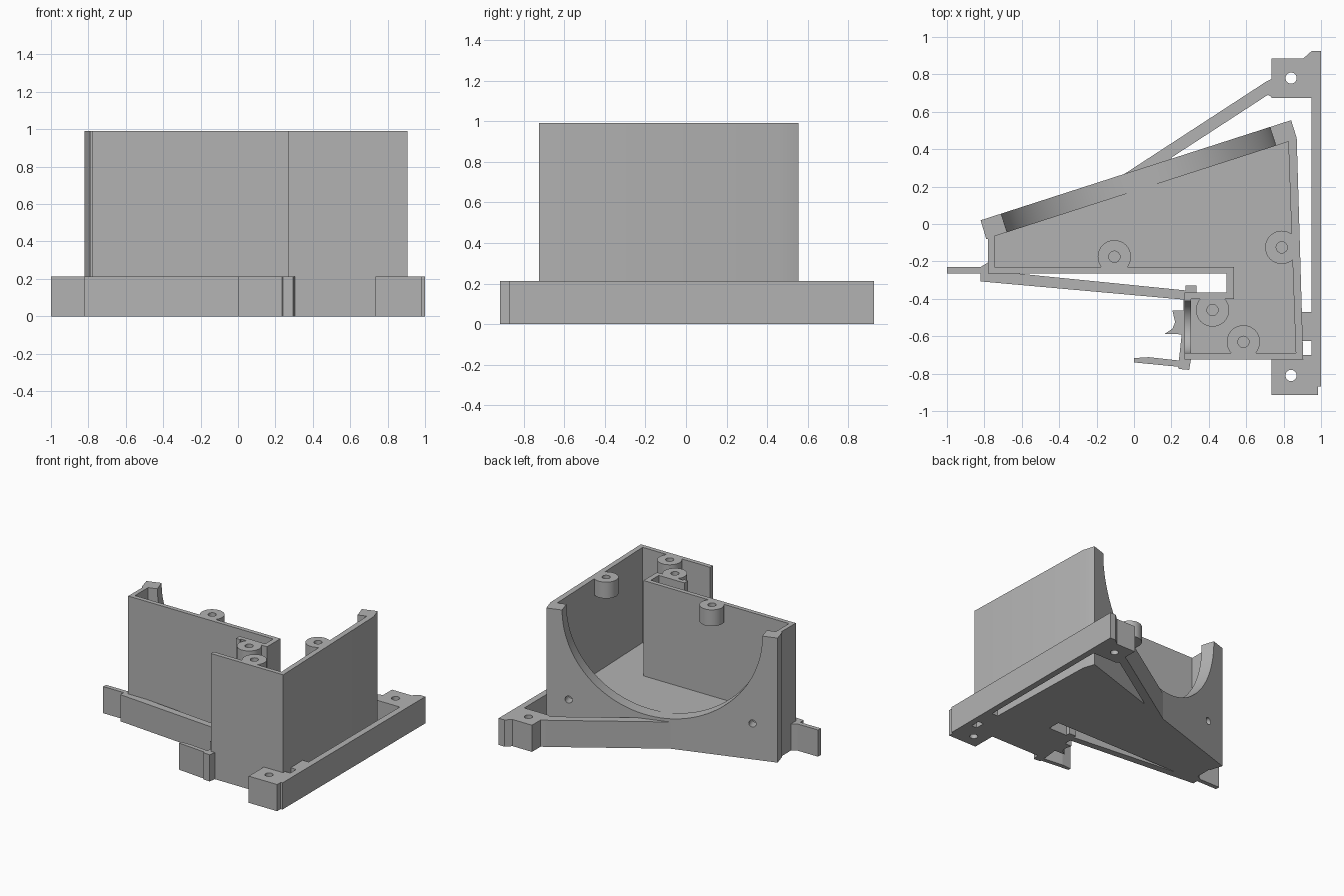
import bpy
import bmesh
import math
from mathutils import Matrix, Vector

cube = bpy.data.objects.get("Cube")
if cube:
    bpy.data.objects.remove(cube, do_unlink=True)

WALL_TOP, FLOOR, FRAME_TOP = 0.99, 0.232, 0.212

grey = bpy.data.materials.new("plain_grey")
grey.use_nodes = True
grey.diffuse_color = (0.45, 0.45, 0.45, 1)
grey.node_tree.nodes["Principled BSDF"].inputs["Base Color"].default_value = grey.diffuse_color


def finish(name, bm):
    bmesh.ops.recalc_face_normals(bm, faces=bm.faces)
    mesh = bpy.data.meshes.new(name)
    bm.to_mesh(mesh)
    bm.free()
    mesh.materials.append(grey)
    obj = bpy.data.objects.new(name, mesh)
    bpy.context.collection.objects.link(obj)
    return obj


def prism(name, outline, low=0.0, high=FRAME_TOP):
    """Extrude a plan outline between two heights."""
    bm = bmesh.new()
    face = bm.faces.new([bm.verts.new((x, y, low)) for x, y in outline])
    new = bmesh.ops.extrude_face_region(bm, geom=[face])["geom"]
    verts = [v for v in new if isinstance(v, bmesh.types.BMVert)]
    bmesh.ops.translate(bm, vec=(0, 0, high - low), verts=verts)
    return finish(name, bm)


def cylinder(name, centre, radius, length, axis=(0, 0, 1), sides=32):
    bm = bmesh.new()
    turn = Vector((0, 0, 1)).rotation_difference(Vector(axis)).to_matrix().to_4x4()
    bmesh.ops.create_cone(bm, cap_ends=True, segments=sides, radius1=radius, radius2=radius,
                          depth=length, matrix=Matrix.Translation(centre) @ turn)
    return finish(name, bm)


def box(name, x0, x1, y0, y1, low=0.0, high=FRAME_TOP):
    return prism(name, [(x0, y0), (x1, y0), (x1, y1), (x0, y1)], low, high)


def combine(target, tool, operation="DIFFERENCE"):
    """Apply a boolean and discard the tool."""
    tool.hide_render = True
    mod = target.modifiers.new("cut", "BOOLEAN")
    mod.operation, mod.object, mod.solver = operation, tool, "EXACT"
    bpy.ops.object.select_all(action="DESELECT")
    bpy.context.view_layer.objects.active = target
    target.select_set(True)
    bpy.ops.object.modifier_apply(modifier=mod.name)
    bpy.data.objects.remove(tool, do_unlink=True)


# Housing: solid outline with the cavity removed
housing = prism("housing", [
    (-0.82, 0.02), (-0.79, -0.08), (-0.78, -0.08), (-0.78, -0.265), (0.495, -0.265),
    (0.495, -0.365), (0.27, -0.365), (0.27, -0.725), (0.905, -0.725), (0.87, 0.46),
    (0.84, 0.555)], 0, WALL_TOP)
combine(housing, prism("cavity", [
    (-0.745, -0.065), (-0.745, -0.23), (0.535, -0.23), (0.535, -0.4), (0.305, -0.4),
    (0.305, -0.69), (0.865, -0.69), (0.825, 0.44)], FLOOR, 1.2))

# Large round opening in the slanted back wall
along = Vector((1.66, 0.535, 0)).normalized()
outward = Vector((-along.y, along.x, 0))
corner = Vector((-0.82, 0.02, 0))
middle = corner + along * 0.87
combine(housing, cylinder("round_opening", middle - outward * 0.05 + Vector((0, 0, WALL_TOP)),
                          0.755, 0.24, outward, 128))

# Small screw holes in the back wall
for distance in (0.19, 1.575):
    spot = corner + along * distance + Vector((0, 0, 0.285))
    combine(housing, cylinder("wall_hole", spot, 0.028, 0.16, outward, 24))

# U-shaped opening in the short side wall
combine(housing, cylinder("side_round", (0.28, -0.55, 0.4), 0.139, 0.12, (1, 0, 0), 48))
combine(housing, box("side_slot", 0.22, 0.34, -0.689, -0.411, 0.4, 1.2))

# Screw bosses flush with the wall tops
for x, y in ((-0.105, -0.175), (0.79, -0.125), (0.42, -0.46), (0.585, -0.63)):
    combine(housing, cylinder("boss", (x, y, WALL_TOP - 0.065), 0.089, 0.13), "UNION")
    combine(housing, cylinder("boss_hole", (x, y, WALL_TOP), 0.03, 0.3, sides=24))

# Mounting rail and its two drilled blocks
rail = box("side_rail", 0.95, 1.0, -0.87, 0.925)
rear_block = prism("rear_mount", [
    (0.735, 0.675), (0.95, 0.675), (0.95, 0.925), (0.905, 0.885), (0.735, 0.885)])
front_block = prism("front_mount", [
    (0.735, -0.915), (0.985, -0.915), (0.985, -0.865), (0.95, -0.865), (0.95, -0.7),
    (0.9, -0.7), (0.9, -0.72), (0.735, -0.72)])
for block, y in ((rear_block, 0.78), (front_block, -0.81)):
    combine(block, cylinder("mount_hole", (0.84, y, 0.1), 0.03, 0.5, sides=24))
front_bridge = box("rail_bridge", 0.89, 0.95, -0.625, -0.47)

# Diagonal brace from the rear block to the back wall
brace = prism("diagonal_brace", [
    (-0.06, 0.262), (0.705, 0.76), (0.735, 0.775), (0.735, 0.68), (0.715, 0.69),
    (0.2, 0.355), (0.2, 0.3)])

# Side tongue and long thin arm
tongue = prism("side_tongue", [
    (-1.0, -0.265), (-0.77, -0.265), (-0.77, -0.2), (-0.82, -0.23), (-1.0, -0.23)])
arm = prism("long_arm", [
    (-0.82, -0.26), (-0.82, -0.307), (0.275, -0.405), (0.335, -0.405), (0.335, -0.33),
    (0.275, -0.33), (0.275, -0.355), (-0.65, -0.262)])

# Hooked clip beside the short side wall
clip = prism("hook_clip", [
    (0.28, -0.4), (0.265, -0.4), (0.265, -0.462), (0.205, -0.462), (0.22, -0.525),
    (0.205, -0.56), (0.165, -0.587), (0.255, -0.59), (0.24, -0.73), (0.08, -0.712),
    (0.0, -0.717), (0.0, -0.74), (0.235, -0.763), (0.24, -0.775), (0.295, -0.78),
    (0.305, -0.72), (0.28, -0.72)])

# Smooth only the rounded surfaces
bpy.ops.object.select_all(action="DESELECT")
for obj in (housing, rear_block, front_block):
    obj.select_set(True)
bpy.context.view_layer.objects.active = housing
bpy.ops.object.shade_smooth_by_angle(angle=math.radians(25))
